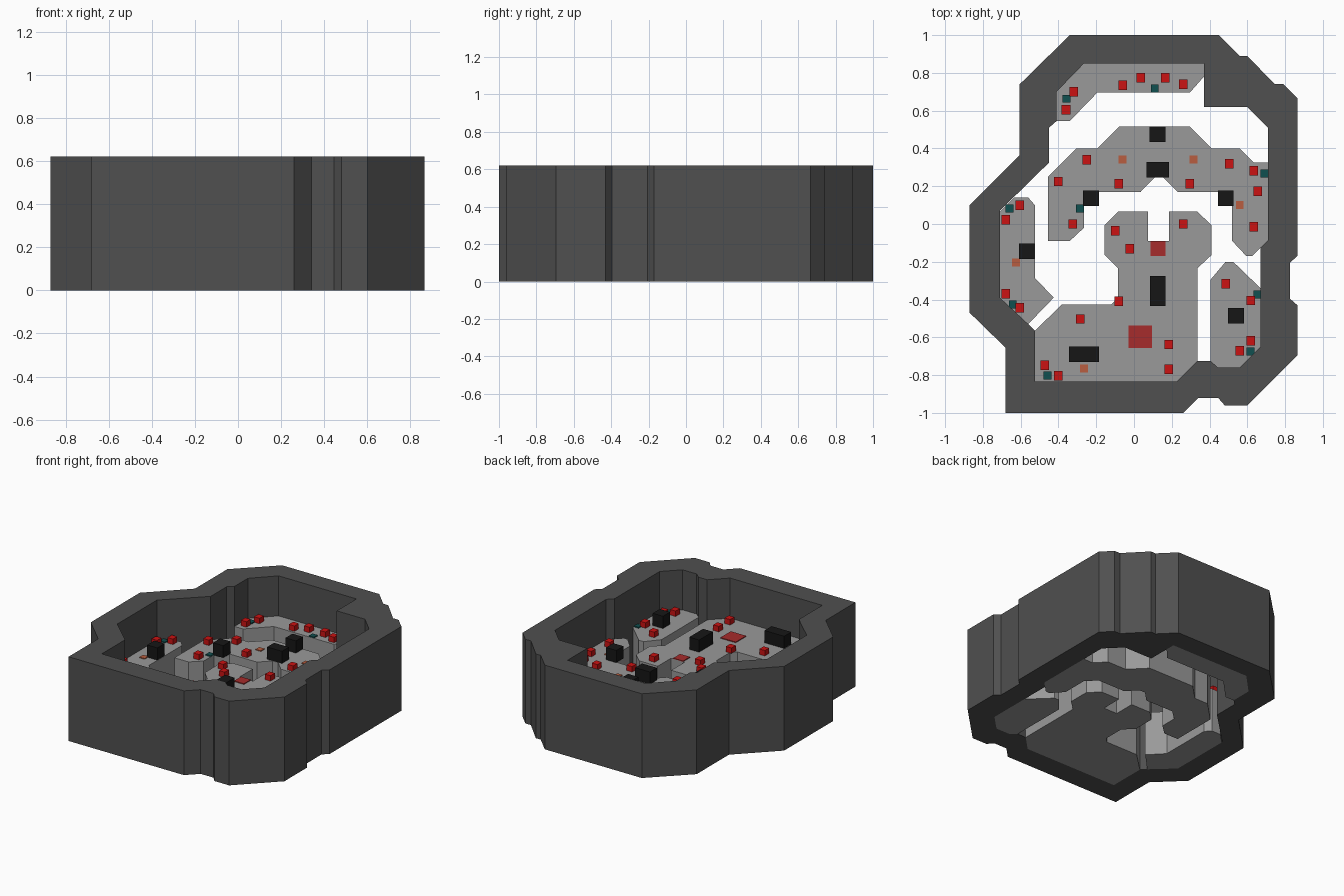
import bpy, bmesh
from mathutils import Matrix

WALL_H, FLOOR_H = 0.62, 0.325


def material(name, rgb):
    m = bpy.data.materials.new(name)
    m.diffuse_color = (*rgb, 1)
    return m


def finish(name, bm, mat):
    bmesh.ops.recalc_face_normals(bm, faces=bm.faces[:])
    mesh = bpy.data.meshes.new(name)
    bm.to_mesh(mesh)
    bm.free()
    mesh.materials.append(mat)
    obj = bpy.data.objects.new(name, mesh)
    bpy.context.collection.objects.link(obj)
    return obj


def prism(name, loops, height, mat):
    """Fill closed outlines (later ones are holes) and extrude upwards."""
    bm = bmesh.new()
    for pts in loops:
        vs = [bm.verts.new((x, y, 0)) for x, y in pts]
        for a, b in zip(vs, vs[1:] + vs[:1]):
            bm.edges.new((a, b))
    bmesh.ops.triangle_fill(bm, use_beauty=True, use_dissolve=False,
                            edges=bm.edges[:], normal=(0, 0, 1))
    ext = bmesh.ops.extrude_face_region(bm, geom=bm.faces[:], use_keep_orig=True)
    top = [v for v in ext["geom"] if isinstance(v, bmesh.types.BMVert)]
    bmesh.ops.translate(bm, verts=top, vec=(0, 0, height))
    return finish(name, bm, mat)


def boxes(name, items, height, mat):
    """Boxes (x, y, width, depth) standing on the floor surface."""
    bm = bmesh.new()
    for x, y, w, d in items:
        bmesh.ops.create_cube(bm, size=1, matrix=Matrix.Translation(
            (x, y, FLOOR_H + height / 2)) @ Matrix.Diagonal((w, d, height, 1)))
    return finish(name, bm, mat)


dark = material("dark_grey", (0.08, 0.08, 0.08))
grey = material("floor_grey", (0.32, 0.32, 0.32))
black = material("black", (0.008, 0.008, 0.008))
red = material("red", (0.6, 0.006, 0.006))
dull_red = material("dull_red", (0.38, 0.025, 0.025))
orange = material("orange", (0.48, 0.11, 0.05))
teal = material("teal", (0.005, 0.08, 0.08))

# Outer wall ring
outer = [(-.34, 1), (.45, 1), (.56, .89), (.6, .89), (.745, .74), (.79, .74),
         (.865, .665), (.865, -.17), (.825, -.205), (.825, -.395), (.865, -.43),
         (.865, -.695), (.6, -.96), (.48, -.96), (.445, -.92), (.34, -.92),
         (.26, -1), (-.68, -1), (-.68, -.655), (-.87, -.47), (-.87, .1),
         (-.605, .365), (-.605, .74)]
inner = [(-.265, .85), (.37, .85), (.37, .62), (.6, .62), (.71, .51), (.71, -.085),
         (.67, -.125), (.67, -.65), (.56, -.76), (.445, -.76), (.405, -.725),
         (.335, -.725), (.225, -.835), (-.525, -.835), (-.525, -.565), (-.56, -.53),
         (-.71, -.39), (-.71, .07), (-.45, .325), (-.45, .51), (-.41, .545),
         (-.41, .7)]
prism("outer_wall", [outer, inner], WALL_H, dark)

# Floor platforms
platforms = {
    "back_platform": [(-.265, .85), (.37, .85), (.37, .78), (.295, .695),
                      (-.195, .695), (-.34, .545), (-.41, .545), (-.41, .7)],
    "arch_platform": [(-.455, .25), (-.305, .4), (-.195, .4), (-.08, .515),
                      (.295, .515), (.41, .4), (.56, .4), (.635, .325), (.71, .325),
                      (.71, -.085), (.625, -.17), (.595, -.17), (.52, -.09),
                      (.52, .1), (.45, .17), (.23, .17), (.155, .245), (.11, .245),
                      (.035, .17), (-.19, .17), (-.265, .1), (-.265, -.02),
                      (-.34, -.09), (-.455, -.09)],
    "main_platform": [(-.525, -.565), (-.38, -.425), (-.12, -.425), (-.085, -.39),
                      (-.085, -.235), (-.155, -.165), (-.155, -.005), (-.085, .065),
                      (.075, .065), (.075, -.09), (.185, -.09), (.185, .065),
                      (.335, .065), (.41, -.005), (.41, -.165), (.335, -.235),
                      (.335, -.725), (.225, -.835), (-.525, -.835)],
    "left_platform": [(-.71, .065), (-.635, .14), (-.56, .14), (-.525, .1),
                      (-.525, -.285), (-.425, -.39), (-.56, -.53), (-.71, -.39)],
    "right_platform": [(.405, -.295), (.485, -.2), (.525, -.2), (.67, -.34),
                       (.67, -.65), (.56, -.76), (.445, -.76), (.405, -.725)],
}
for name, pts in platforms.items():
    prism(name, [pts], FLOOR_H, grey)

# Black blocks
boxes("black_blocks", [
    (.125, .475, .085, .08), (.125, .287, .12, .08), (-.228, .136, .083, .083),
    (.485, .136, .083, .083), (-.568, -.145, .083, .083), (.126, -.355, .08, .16),
    (.54, -.485, .083, .083), (-.265, -.69, .16, .083)], .09, black)

# Red cubes
cubes = [(-.32, .70), (-.36, .605), (-.06, .735), (.035, .775), (.165, .775), (.26, .74),
         (-.25, .34), (-.4, .225), (-.08, .213), (.295, .213), (.503, .32), (.635, .283),
         (.655, .173), (.635, -.015), (-.323, 0), (-.605, .1), (-.68, .023), (.26, 0),
         (-.1, -.035), (-.022, -.13), (.485, -.317), (.617, -.405), (-.68, -.37),
         (-.605, -.443), (-.08, -.408), (-.285, -.503), (.185, -.638), (.185, -.77),
         (.617, -.617), (.56, -.672), (-.472, -.748), (-.4, -.803)]
boxes("red_cubes", [(x, y, .045, .05) for x, y in cubes], .04, red)

# Flat floor markers
tiles = [(-.358, .663), (.11, .718), (-.285, .082), (-.66, .082), (.69, .268),
         (-.642, -.427), (.653, -.373), (.617, -.675), (-.457, -.803)]
boxes("teal_tiles", [(x, y, .042, .042) for x, y in tiles], .008, teal)
plates = [(-.06, .342), (.315, .342), (.56, .1), (-.625, -.203), (-.265, -.766)]
boxes("orange_tiles", [(x, y, .042, .042) for x, y in plates], .006, orange)
boxes("red_pads", [(.127, -.13, .08, .08), (.033, -.597, .125, .12)], .006, dull_red)
